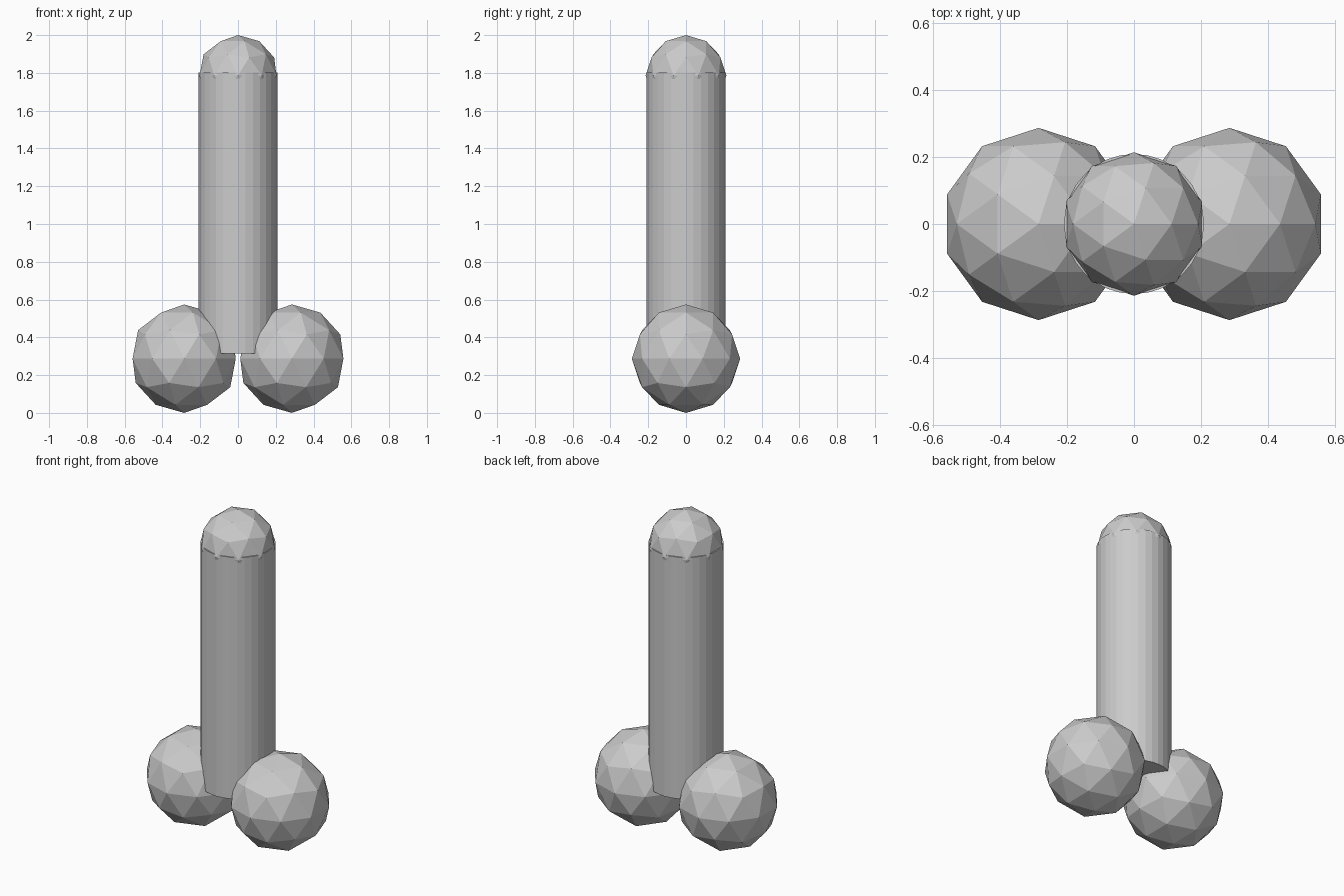
import bpy

if "Cube" in bpy.data.objects:
    bpy.data.objects.remove(bpy.data.objects["Cube"])


def ball(name, radius, location):
    # Low-poly faceted ball
    bpy.ops.mesh.primitive_ico_sphere_add(subdivisions=2, radius=radius, location=location)
    bpy.context.object.name = name


# Upright column
bpy.ops.mesh.primitive_cylinder_add(vertices=32, radius=0.209, depth=1.486,
                                    location=(0, 0, 1.058))
bpy.context.object.name = "column"

# Rounded cap, slightly wider than the column
ball("top_cap", 0.214, (0, 0, 1.786))

# Pair of base balls
for side, label in ((-1, "left"), (1, "right")):
    ball("base_ball_" + label, 0.287, (side * 0.285, 0, 0.287))
